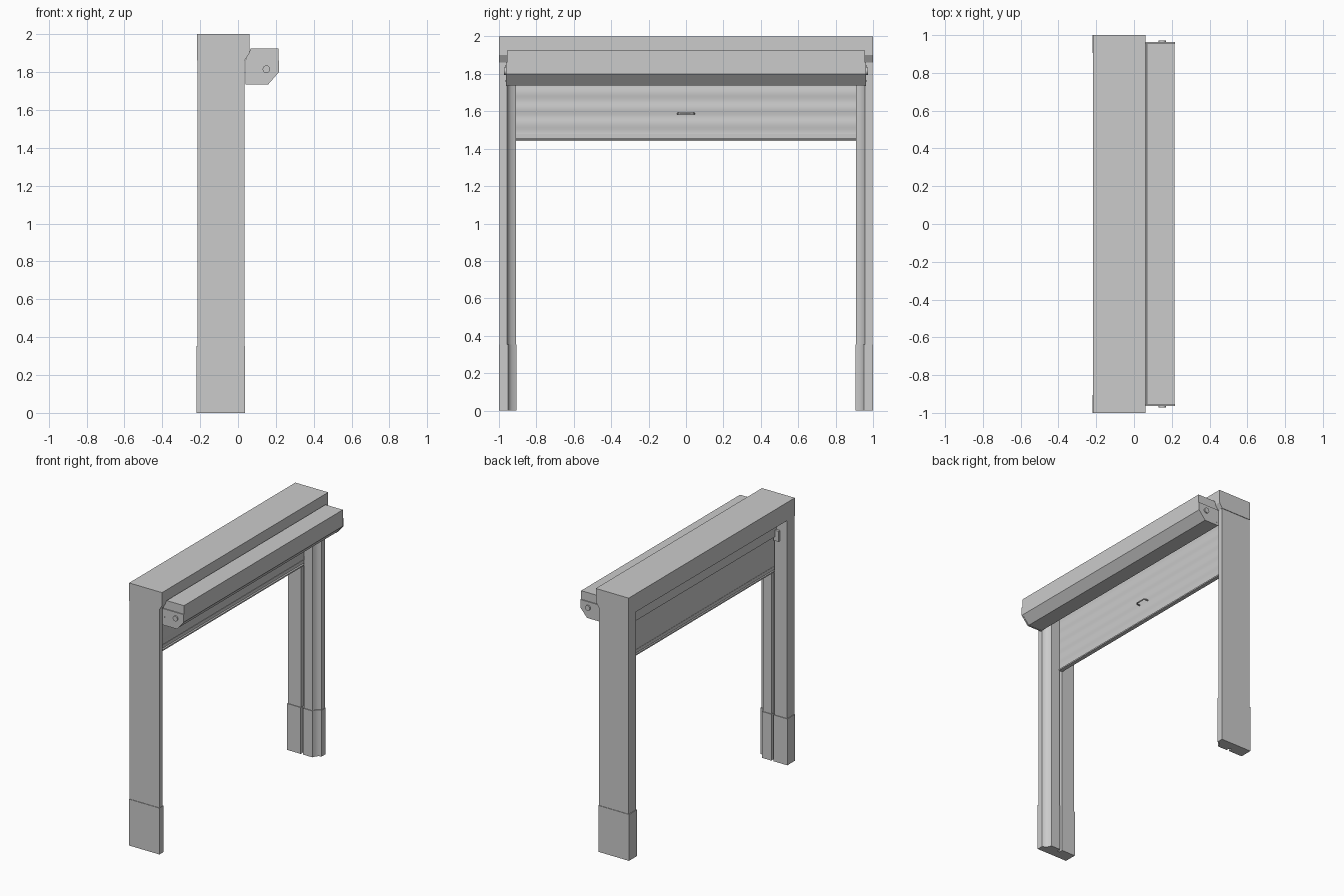
import bpy, bmesh, math
from mathutils import Matrix

if "Cube" in bpy.data.objects:
    bpy.data.objects.remove(bpy.data.objects["Cube"])


def finish(name, bm, smooth=None):
    bmesh.ops.recalc_face_normals(bm, faces=bm.faces[:])
    me = bpy.data.meshes.new(name)
    bm.to_mesh(me)
    bm.free()
    ob = bpy.data.objects.new(name, me)
    bpy.context.collection.objects.link(ob)
    if smooth:
        bpy.ops.object.select_all(action='DESELECT')
        ob.select_set(True)
        bpy.context.view_layer.objects.active = ob
        bpy.ops.object.shade_smooth_by_angle(angle=math.radians(smooth))
    return ob


def prism(name, pts, place, a, b, smooth=None):
    """Extrude a 2D outline from a to b; place(u, v, t) gives the 3D point."""
    bm = bmesh.new()
    ends = [[bm.verts.new(place(u, v, t)) for u, v in pts] for t in (a, b)]
    bm.faces.new(ends[0])
    bm.faces.new(ends[1])
    n = len(pts)
    for i in range(n):
        j = (i + 1) % n
        bm.faces.new((ends[0][i], ends[0][j], ends[1][j], ends[1][i]))
    return finish(name, bm, smooth)


def along_y(x, z, y):
    return (x, y, z)


def box(name, x0, x1, y0, y1, z0, z1):
    return prism(name, [(x0, z0), (x1, z0), (x1, z1), (x0, z1)], along_y, y0, y1)


def cylinder_y(name, x, y, z, r, depth, seg=20):
    bm = bmesh.new()
    bmesh.ops.create_cone(bm, cap_ends=True, segments=seg, radius1=r, radius2=r, depth=depth,
                          matrix=Matrix.Translation((x, y, z)) @ Matrix.Rotation(math.pi / 2, 4, 'X'))
    return finish(name, bm, 40)


# lintel with chamfered lower front edge
prism("lintel", [(-.217, 1.862), (.036, 1.862), (.06, 1.90), (.06, 2), (-.217, 2)],
      along_y, -1, 1)

# jamb outline: shutter groove on the inside, concave moulding at the front
jamb = [(-.215, .996), (-.215, .91), (-.107, .91), (-.107, .94), (-.083, .94), (-.083, .91),
        (-.01, .91), (0, .935), (.015, .95), (.035, .957), (.035, .996)]
sleeve = [(-.22, 1), (-.22, .905), (-.105, .905), (-.105, .935), (-.085, .935), (-.085, .905),
          (-.007, .905), (.003, .931), (.018, .946), (.038, .953), (.038, 1)]
# slightly tapered shutter case outline
case = [(.04, 1.737), (.158, 1.737), (.214, 1.80), (.214, 1.925), (.068, 1.925), (.04, 1.865)]
plate = [(.04, 1.735), (.16, 1.735), (.216, 1.80), (.216, 1.86), (.04, 1.86)]

for s, side in ((-1, "right"), (1, "left")):
    up = lambda x, y, z, s=s: (x, y * s, z)
    prism("jamb_" + side, jamb, up, 0.001, 1.863, 30)
    prism("jamb_sleeve_" + side, sleeve, up, 0, .353, 30)
    # case end plate with axle boss and screws
    prism("case_end_plate_" + side, plate, along_y, s * .953, s * .963)
    cylinder_y("axle_boss_" + side, .15, s * .966, 1.815, .02, .012)
    for z in (1.76, 1.80, 1.84):
        cylinder_y("plate_screw_" + side, .055, s * .963, z, .004, .004, 8)
    # small stop bracket inside each jamb
    box("stop_bracket_" + side, -.155, -.115, s * .89, s * .915, 1.69, 1.77)

# shutter case
prism("shutter_case", case, along_y, -.956, .956)

# header strip behind the curtain
box("header_strip", -.125, -.10, -.91, .91, 1.72, 1.865)

# curtain with faint horizontal ribs
zs = [1.45 + (1.865 - 1.45) * i / 40 for i in range(41)]
wave = [.002 * math.cos(2 * math.pi * i / 8) for i in range(41)]
front = [(-.088 + w, z) for w, z in zip(wave, zs)]
back = [(-.1, 1.865), (-.1, 1.45)]
prism("shutter_curtain", front + back, along_y, -.93, .93, 30)

# bottom rail of the curtain
prism("bottom_rail", [(-.108, 1.44), (-.078, 1.44), (-.078, 1.45), (-.086, 1.455),
                      (-.086, 1.48), (-.102, 1.48), (-.102, 1.455), (-.108, 1.45)],
      along_y, -.908, .908)

# pull handle: bent round bar
cu = bpy.data.curves.new("pull_handle", 'CURVE')
cu.dimensions = '3D'
cu.bevel_depth = .005
cu.bevel_resolution = 2
cu.use_fill_caps = True
path = [(-.09, -.044), (-.065, -.044), (-.056, -.035), (-.056, .035), (-.065, .044), (-.09, .044)]
sp = cu.splines.new('POLY')
sp.points.add(len(path) - 1)
for p, (x, y) in zip(sp.points, path):
    p.co = (x, y, 1.588, 1)
bpy.context.collection.objects.link(bpy.data.objects.new("pull_handle", cu))
